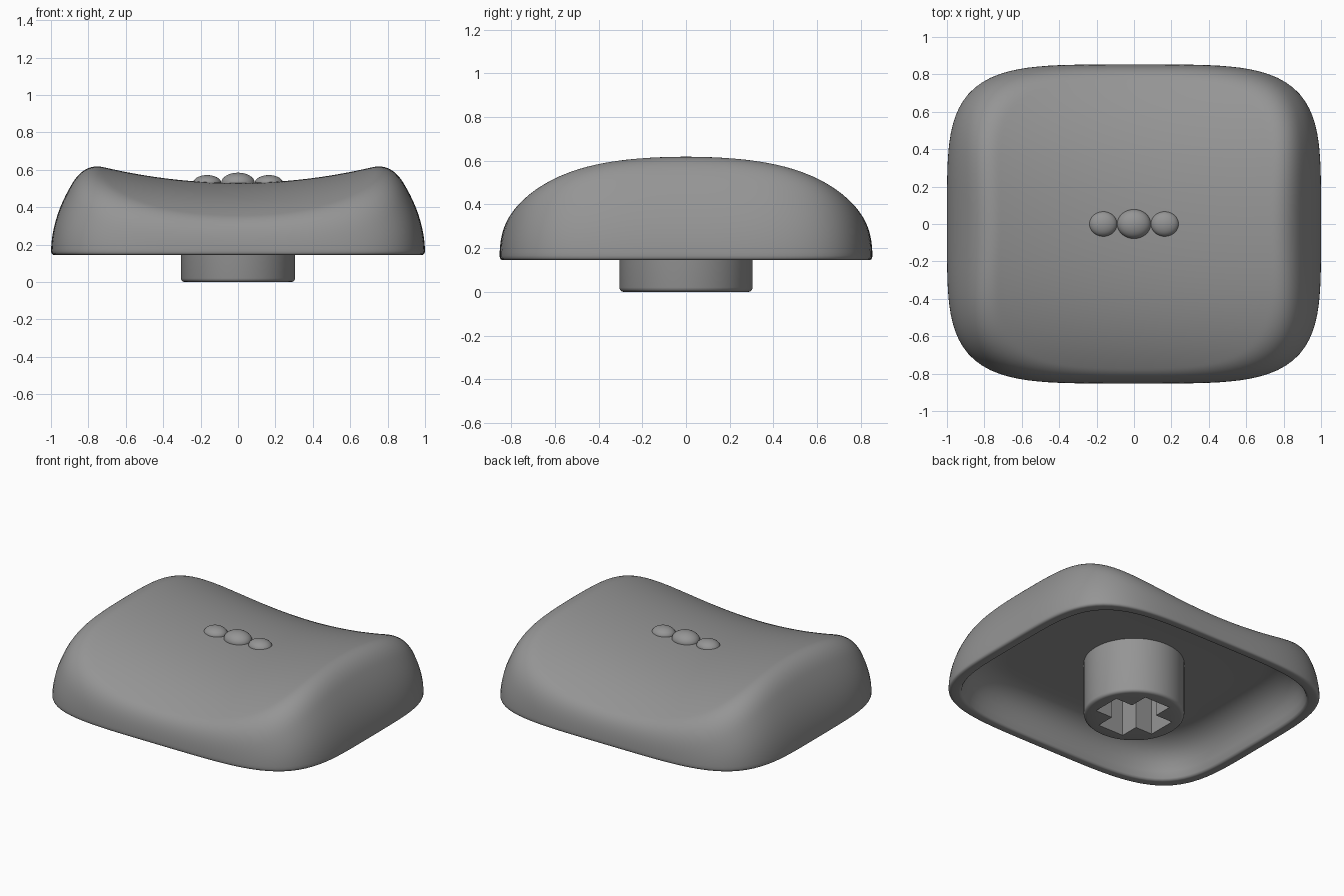
import bpy, bmesh, math

if "Cube" in bpy.data.objects:
    bpy.data.objects.remove(bpy.data.objects["Cube"])

grey = bpy.data.materials.new("mid grey")
grey.diffuse_color = (0.3, 0.3, 0.3, 1)
grey.use_nodes = True
grey.node_tree.nodes["Principled BSDF"].inputs["Base Color"].default_value = grey.diffuse_color

BASE, HALF_Y, POWER, LEAN = 0.145, 0.853, 4.35, 0.8
SEG = 144


def finish(name, bm, angle=40):
    bmesh.ops.recalc_face_normals(bm, faces=bm.faces)
    me = bpy.data.meshes.new(name)
    bm.to_mesh(me)
    bm.free()
    me.materials.append(grey)
    ob = bpy.data.objects.new(name, me)
    bpy.context.collection.objects.link(ob)
    bpy.ops.object.select_all(action='DESELECT')
    ob.select_set(True)
    bpy.context.view_layer.objects.active = ob
    bpy.ops.object.shade_smooth_by_angle(angle=math.radians(angle))
    return ob


def squircle(i):
    """Unit outline of the cap at step i."""
    a = 2 * math.pi * i / SEG
    c, s = math.cos(a), math.sin(a)
    k = (abs(c) ** POWER + abs(s) ** POWER) ** (-1 / POWER)
    return c * k, s * k * HALF_Y


def circle(i):
    a = 2 * math.pi * i / SEG
    return math.cos(a), math.sin(a)


def loft(name, outline, rings, angle=40):
    """Join rings of (scale, height or height function); close both ends at a pole."""
    bm = bmesh.new()
    pts = [outline(i) for i in range(SEG)]

    def vert(x, y, z, r):
        return bm.verts.new((x, y, z(x, y, r) if callable(z) else z))

    loops = [[vert(x * r, y * r, z, r) for x, y in pts] for r, z in rings]
    for a, b in zip(loops, loops[1:]):
        for i in range(SEG):
            j = (i + 1) % SEG
            bm.faces.new((a[i], a[j], b[j], b[i]))
    for loop, z in ((loops[0], rings[0][1]), (loops[-1], rings[-1][1])):
        pole = vert(0, 0, z, 0)
        for i in range(SEG):
            bm.faces.new((loop[i], loop[(i + 1) % SEG], pole))
    return finish(name, bm, angle)


def cap_height(x, y, r):
    """Saddle-shaped top blended softly into the leaning wall."""
    top = 0.53 + 0.163 * x * x - 0.20 * y * y - 0.15 * y ** 4
    wall = 0.15 + math.sqrt(max(0, 1 - r) / LEAN)
    k = 0.13
    h = max(k - abs(top - wall), 0) / k
    return min(top, wall) - h * h * k / 4


# Cap shell: top, wall, rounded lip, hollow underside
rings = [(0.70 * i / 24, cap_height) for i in range(1, 25)]
rings += [(1 - LEAN * h * h, cap_height) for h in [0.60 - 0.0146 * i for i in range(41)]]
rings += [(0.9985, 0.157), (0.995, 0.150), (0.988, 0.146), (0.980, BASE), (0.945, BASE),
          (0.935, 0.148), (0.928, 0.158), (0.918, 0.20), (0.90, 0.25),
          (0.875, 0.29), (0.84, 0.325), (0.79, 0.353), (0.74, 0.367), (0.69, 0.37),
          (0.4, 0.37)]
loft("cap_shell", squircle, rings, 50)

# Stem with rounded lower edge
R = 0.305
stem = loft("stem", circle, [(R - 0.1, 0), (R - 0.02, 0), (R - 0.01, 0.003),
                             (R - 0.003, 0.01), (R, 0.02), (R, 0.38), (R - 0.1, 0.38)])

# Cross-shaped socket cut into the stem
L, W = 0.22, 0.095
corner = [(L, -W), (L, W), (W, W)]
cross = []
for q in range(4):
    c, s = [(1, 0), (0, 1), (-1, 0), (0, -1)][q]
    cross += [(x * c - y * s, x * s + y * c) for x, y in corner]
bm = bmesh.new()
face = bm.faces.new([bm.verts.new((x, y, -0.05)) for x, y in cross])
ext = bmesh.ops.extrude_face_region(bm, geom=[face])
bmesh.ops.translate(bm, vec=(0, 0, 0.37),
                    verts=[v for v in ext["geom"] if isinstance(v, bmesh.types.BMVert)])
cutter = finish("socket_cutter", bm, 30)
cutter.hide_render = True
mod = stem.modifiers.new("socket", 'BOOLEAN')
mod.operation, mod.object, mod.solver = 'DIFFERENCE', cutter, 'EXACT'
bpy.context.view_layer.objects.active = stem
stem.select_set(True)
bpy.ops.object.modifier_apply(modifier=mod.name)
bpy.data.objects.remove(cutter)
bpy.ops.object.shade_smooth_by_angle(angle=math.radians(40))

# Three raised finger bumps
for name, x, rx, ry, rz in (("left_bump", -0.165, 0.075, 0.067, 0.042),
                            ("middle_bump", 0, 0.09, 0.078, 0.055),
                            ("right_bump", 0.165, 0.075, 0.067, 0.042)):
    bm = bmesh.new()
    bmesh.ops.create_uvsphere(bm, u_segments=32, v_segments=16, radius=1)
    bmesh.ops.scale(bm, vec=(rx, ry, rz), verts=bm.verts)
    bmesh.ops.translate(bm, vec=(x, 0, 0.53), verts=bm.verts)
    finish(name, bm)
